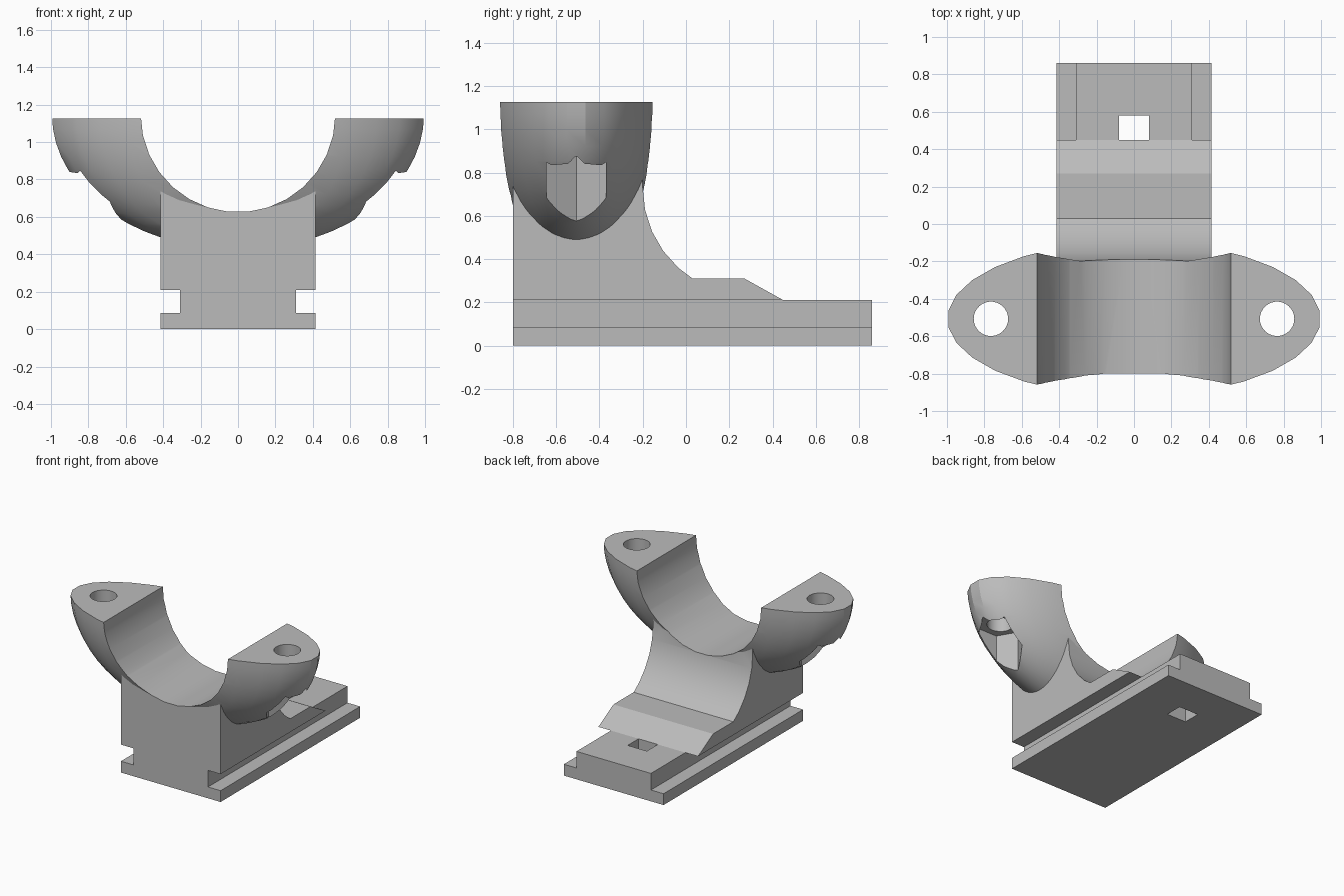
import bpy, bmesh, math
from mathutils import Matrix

if "Cube" in bpy.data.objects:
    bpy.data.objects.remove(bpy.data.objects["Cube"], do_unlink=True)

GREY = (0.5, 0.5, 0.5, 1)
mat = bpy.data.materials.new("plain grey")
mat.use_nodes = True
mat.diffuse_color = GREY
mat.node_tree.nodes["Principled BSDF"].inputs["Base Color"].default_value = GREY

AXIS_Y, AXIS_Z = -0.507, 1.145      # clamp centre
RIM = 1.125                         # flat top of the clamp


def finish(name, bm):
    bmesh.ops.recalc_face_normals(bm, faces=bm.faces)
    me = bpy.data.meshes.new(name)
    bm.to_mesh(me)
    bm.free()
    me.materials.append(mat)
    ob = bpy.data.objects.new(name, me)
    bpy.context.collection.objects.link(ob)
    return ob


def box(name, x, y, z):
    bm = bmesh.new()
    bmesh.ops.create_cube(bm, size=1)
    for v in bm.verts:
        v.co = [lo + (c + 0.5) * (hi - lo) for c, (lo, hi) in zip(v.co, (x, y, z))]
    return finish(name, bm)


def prism(name, sides, radius, length, centre, tilt=0):
    bm = bmesh.new()
    bmesh.ops.create_cone(bm, cap_ends=True, segments=sides, radius1=radius,
                          radius2=radius, depth=length)
    # put a corner on the x axis
    corner = max(bm.verts, key=lambda v: v.co.xy.length).co
    turn = Matrix.Rotation(-math.atan2(corner.y, corner.x), 4, "Z")
    bm.transform(Matrix.Translation(centre) @ Matrix.Rotation(tilt, 4, "X") @ turn)
    return finish(name, bm)


def combine(body, tool, operation):
    tool.hide_render = True
    mod = body.modifiers.new(operation.title(), "BOOLEAN")
    mod.operation, mod.solver, mod.object = operation, "EXACT", tool
    bpy.ops.object.select_all(action="DESELECT")
    bpy.context.view_layer.objects.active = body
    body.select_set(True)
    bpy.ops.object.modifier_apply(modifier=mod.name)
    bpy.data.objects.remove(tool, do_unlink=True)


# Foot and neck: one side profile with a concave back, extruded across x
W = 0.415
arc = [(0.3 + 0.5 * math.cos(a), 0.73 + 0.5 * math.sin(a))
       for a in (math.radians(180 + 12 * i) for i in range(5))]
profile = [(-0.8, 0), (0.86, 0), (0.86, 0.21), (0.45, 0.21), (0.27, 0.31),
           (0.03, 0.31)] + arc[::-1] + [(-0.2, 0.78), (-0.8, 0.78)]
bm = bmesh.new()
face = bm.faces.new([bm.verts.new((-W, y, z)) for y, z in profile])
side = bmesh.ops.extrude_face_region(bm, geom=[face], use_keep_orig=True)["geom"]
bmesh.ops.translate(bm, vec=(2 * W, 0, 0),
                    verts=[v for v in side if isinstance(v, bmesh.types.BMVert)])
bracket = finish("clamp_bracket", bm)

# Side grooves and the square slot in the foot
for s in (-1, 1):
    combine(bracket, box("groove_cutter", sorted((s * 0.31, s * 0.6)),
                         (-1, 1), (0.085, 0.21)), "DIFFERENCE")
combine(bracket, box("slot_cutter", (-0.08, 0.08), (0.45, 0.58), (-0.1, 0.3)),
        "DIFFERENCE")

# Saddle: flattened ball, cut level at the rim
bm = bmesh.new()
bmesh.ops.create_uvsphere(bm, u_segments=30, v_segments=30, radius=1)
bm.transform(Matrix.Translation((0, AXIS_Y, AXIS_Z)) @ Matrix.Diagonal((1, 0.415, 0.72, 1)))
saddle = finish("saddle", bm)
combine(saddle, box("rim_cutter", (-2, 2), (-2, 2), (RIM, 3)), "DIFFERENCE")
combine(bracket, saddle, "UNION")

# Round bore running front to back
combine(bracket, prism("bore_cutter", 30, 0.52, 2, (0, AXIS_Y, AXIS_Z), math.pi / 2),
        "DIFFERENCE")

# Bolt holes with hexagonal nut pockets below
for x in (-0.765, 0.765):
    combine(bracket, prism("bolt_cutter", 30, 0.092, 1, (x, AXIS_Y, 1)), "DIFFERENCE")
    combine(bracket, prism("nut_cutter", 6, 0.158, 0.475, (x, AXIS_Y, 0.6375)), "DIFFERENCE")

bpy.ops.object.select_all(action="DESELECT")
bracket.select_set(True)
bpy.context.view_layer.objects.active = bracket
bpy.ops.object.shade_smooth_by_angle(angle=math.radians(25))
